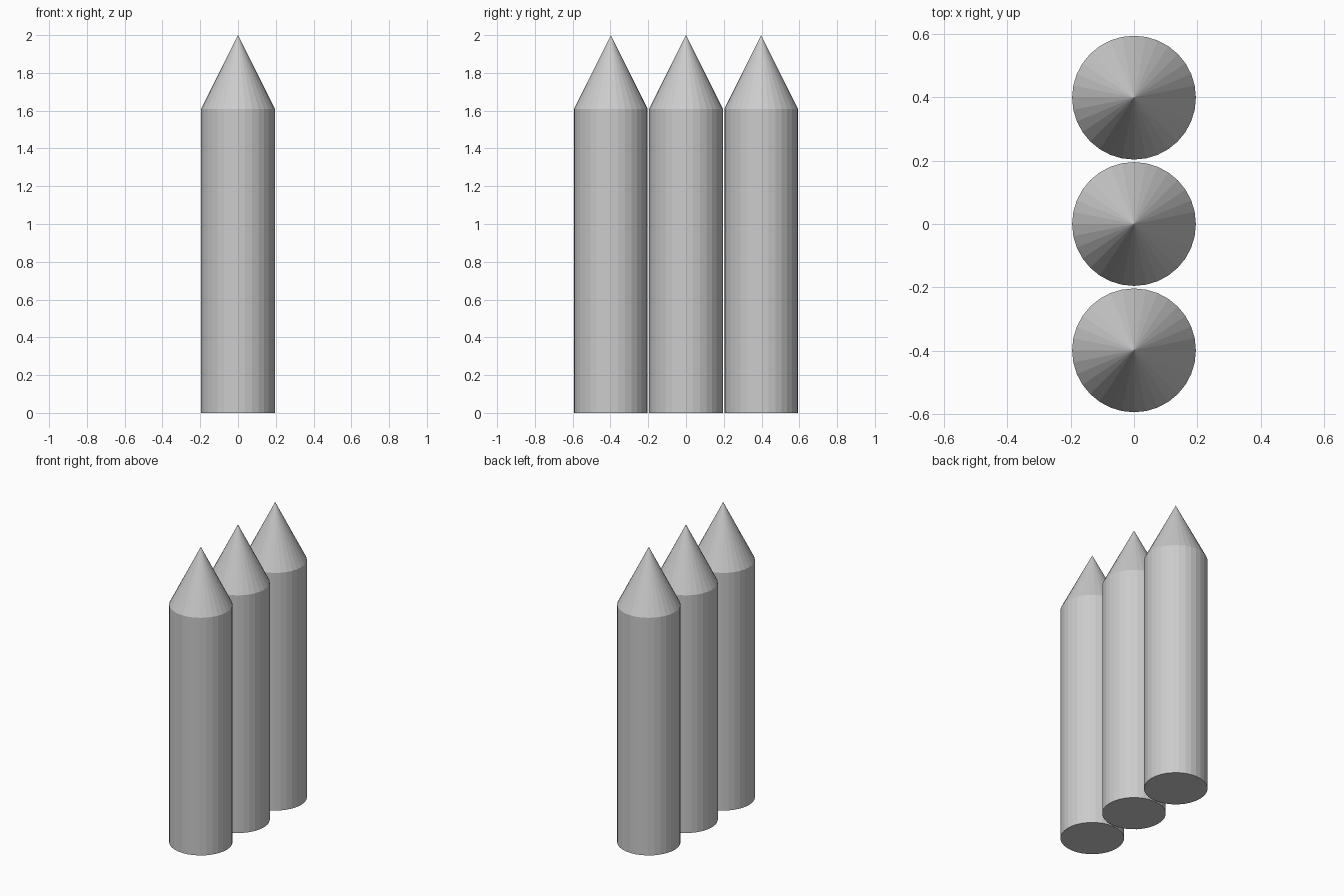
import bpy, bmesh, math

if "Cube" in bpy.data.objects:
    bpy.data.objects.remove(bpy.data.objects["Cube"])

SIDES, RADIUS, SHOULDER, TIP, SPACING = 32, 0.195, 1.61, 2.0, 0.398


def pointed_post(name, y):
    bm = bmesh.new()
    # round shaft
    bmesh.ops.create_circle(bm, cap_ends=True, radius=RADIUS, segments=SIDES)
    base = bm.faces[:][0]
    top = bmesh.ops.extrude_face_region(bm, geom=[base], use_keep_orig=True)["geom"]
    bmesh.ops.translate(bm, vec=(0, 0, SHOULDER),
                        verts=[g for g in top if isinstance(g, bmesh.types.BMVert)])
    # conical point raised from the shaft's top face
    cap = next(g for g in top if isinstance(g, bmesh.types.BMFace))
    tip = bmesh.ops.poke(bm, faces=[cap])["verts"][0]
    tip.co = (0, 0, TIP)
    bmesh.ops.recalc_face_normals(bm, faces=bm.faces[:])

    mesh = bpy.data.meshes.new(name)
    bm.to_mesh(mesh)
    bm.free()
    obj = bpy.data.objects.new(name, mesh)
    obj.location.y = y
    bpy.context.collection.objects.link(obj)


# row of three posts along y
for label, step in (("front", -1), ("middle", 0), ("back", 1)):
    pointed_post(label + "_post", step * SPACING)
